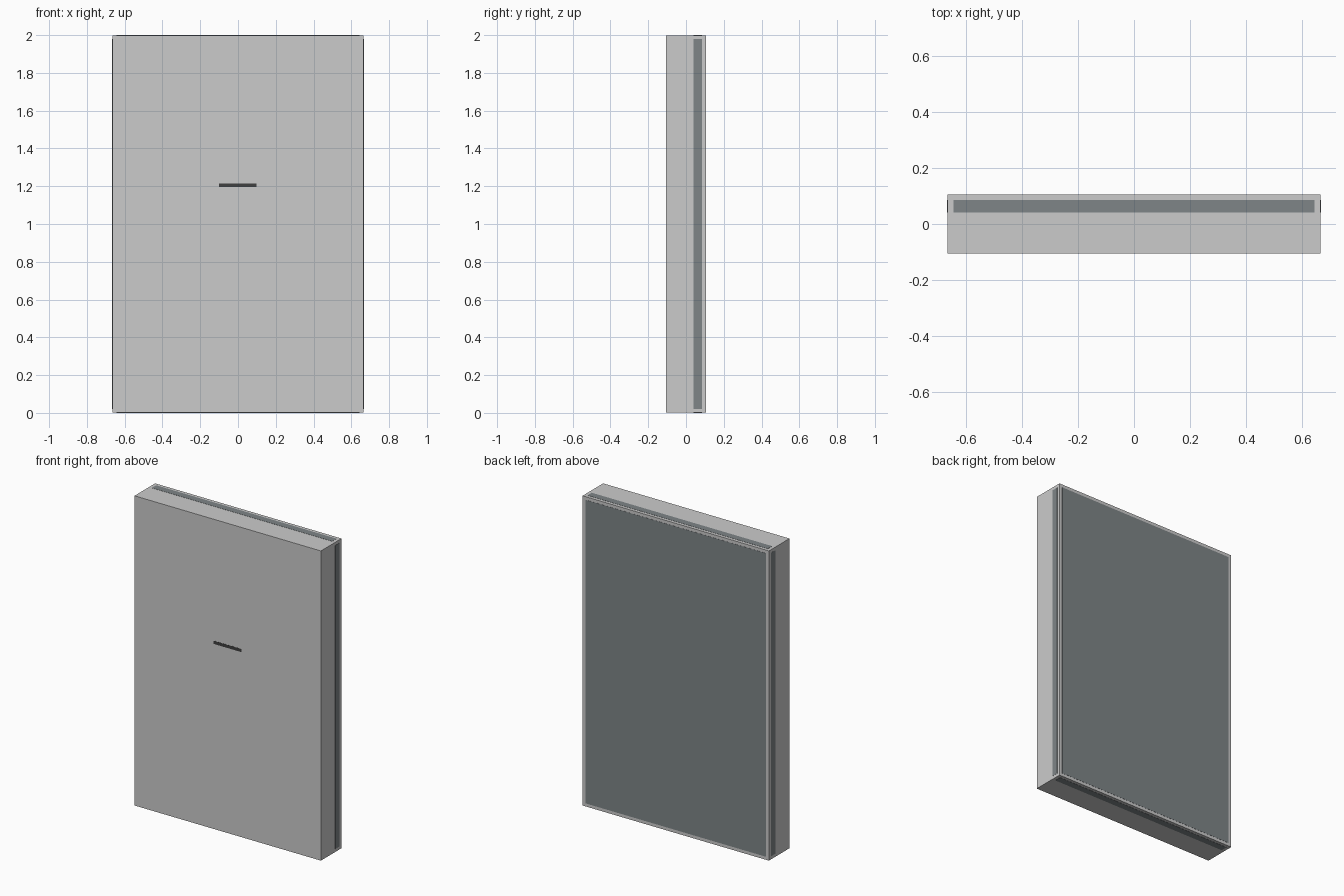
import bpy

if "Cube" in bpy.data.objects:
    bpy.data.objects.remove(bpy.data.objects["Cube"])

W, D, H = 1.33, 0.21, 2.0      # overall width, depth, height
LIFT = 0.001                   # inlays sit just proud of the shell


def material(name, color):
    mat = bpy.data.materials.new(name)
    mat.diffuse_color = (*color, 1)
    mat.use_nodes = True
    mat.node_tree.nodes["Principled BSDF"].inputs["Base Color"].default_value = mat.diffuse_color
    return mat


def box(name, x, y, z, mat=None):
    """Axis-aligned box from (min, max) ranges."""
    ranges = (x, y, z)
    bpy.ops.mesh.primitive_cube_add(size=1, location=[(a + b) / 2 for a, b in ranges])
    obj = bpy.context.object
    obj.name = name
    obj.scale = [b - a for a, b in ranges]
    bpy.ops.object.transform_apply(location=False, rotation=False, scale=True)
    if mat:
        obj.data.materials.append(mat)
    return obj


dark = material("dark_inlay", (0.21, 0.235, 0.245))
black = material("slot_black", (0.05, 0.05, 0.05))

# Main slab
e = LIFT
box("body", (-W / 2, W / 2), (-D / 2, D / 2), (e, H - e))

# Back panel inside a narrow border
M = 0.021
box("back_panel", (-W / 2 + M, W / 2 - M), (D / 2 - e, D / 2 + e), (M, H - M), dark)

# Edge strips running around the slab near the back
strip_y = (0.041, 0.085)
for side, s in (("left", -1), ("right", 1)):
    xs = sorted((s * (W / 2 - e), s * (W / 2 + e)))
    box(side + "_strip", xs, strip_y, (M, H - M), dark)
box("top_strip", (-W / 2 + M, W / 2 - M), strip_y, (H - 2 * e, H), dark)
box("bottom_strip", (-W / 2 + M, W / 2 - M), strip_y, (0, 2 * e), dark)

# Narrow slot on the front face
box("front_slot", (-0.1, 0.098), (-D / 2 - e, -D / 2 + e), (1.195, 1.215), black)
